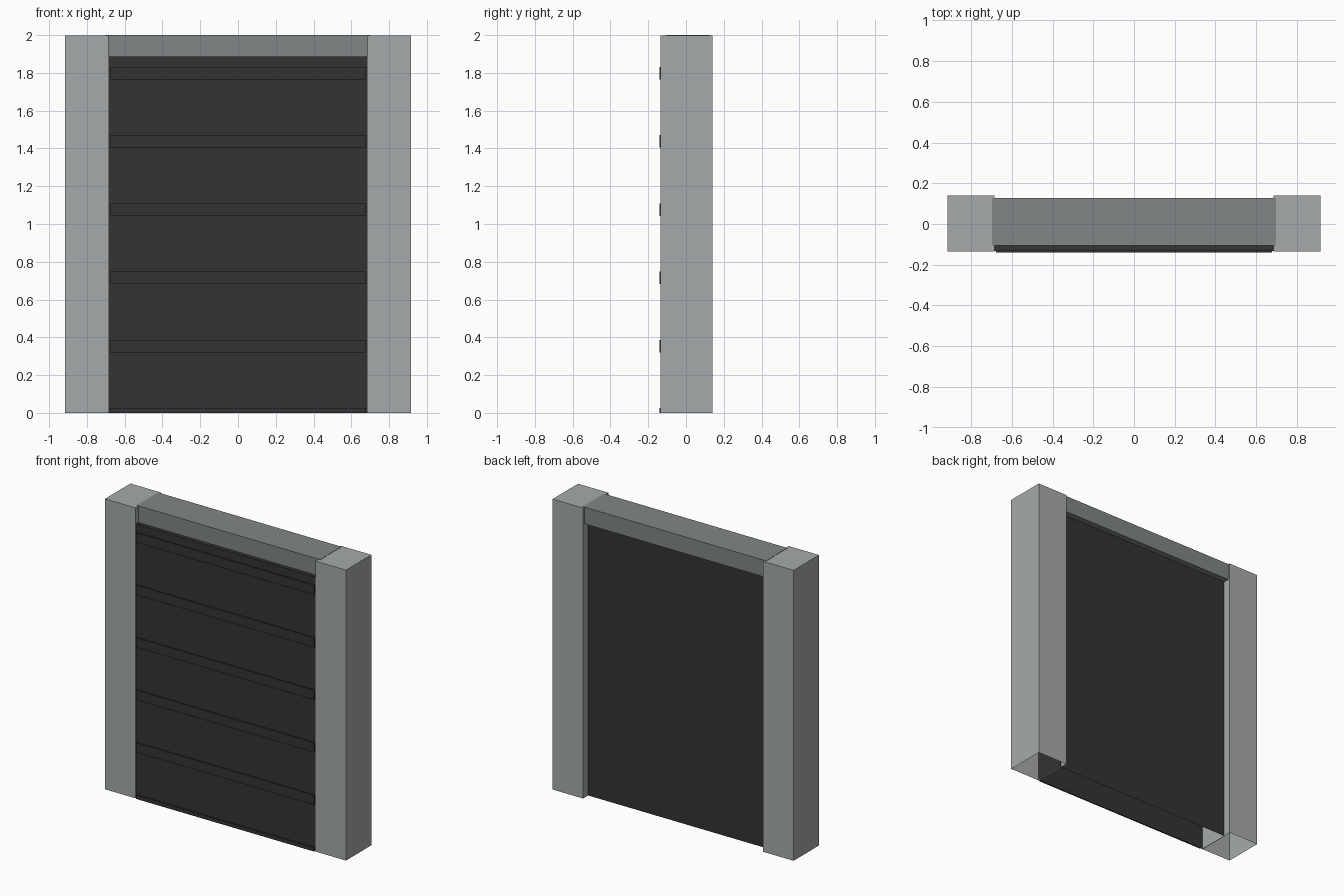
import bpy, bmesh

if "Cube" in bpy.data.objects:
    bpy.data.objects.remove(bpy.data.objects["Cube"])


def material(name, rgb):
    m = bpy.data.materials.new(name)
    m.diffuse_color = (*rgb, 1.0)
    m.use_nodes = True
    m.node_tree.nodes["Principled BSDF"].inputs["Base Color"].default_value = m.diffuse_color
    return m


POST = material("light_grey", (0.38, 0.40, 0.405))
BEAM = material("mid_grey", (0.22, 0.24, 0.237))
DARK = material("charcoal", (0.033, 0.033, 0.033))


def box(name, x, y, z, mat, open_dir=None):
    """Box from (min, max) ranges; open_dir 'bottom' or 'back' drops that face."""
    bm = bmesh.new()
    bmesh.ops.create_cube(bm, size=1.0)
    for v in bm.verts:
        v.co = [r[0] + (c + 0.5) * (r[1] - r[0]) for c, r in zip(v.co, (x, y, z))]
    bm.normal_update()
    if open_dir == "bottom":
        drop = [f for f in bm.faces if f.normal.z < -0.9]
    elif open_dir == "back":
        drop = [f for f in bm.faces if f.normal.y > 0.9]
    else:
        drop = []
    bmesh.ops.delete(bm, geom=drop, context="FACES")
    me = bpy.data.meshes.new(name)
    bm.to_mesh(me)
    bm.free()
    me.materials.append(mat)
    ob = bpy.data.objects.new(name, me)
    bpy.context.collection.objects.link(ob)
    return ob


# hollow side posts, open underneath
for side, x in (("left", (-0.917, -0.685)), ("right", (0.685, 0.917))):
    box(side + "_post", x, (-0.136, 0.14), (0, 1.998), POST, "bottom")

# top beam, let slightly into the posts
box("top_beam", (-0.698, 0.698), (-0.105, 0.127), (1.885, 2.0), BEAM)

# hollow shutter, open underneath
box("shutter", (-0.69, 0.69), (-0.132, 0.085), (0, 1.886), DARK, "bottom")

# raised horizontal slats on the shutter front
for i in range(6):
    z = -0.04 + 0.361 * i
    box(f"slat_{i + 1}", (-0.677, 0.677), (-0.141, -0.132),
        (max(z, 0.0), z + 0.066), DARK, "back")
